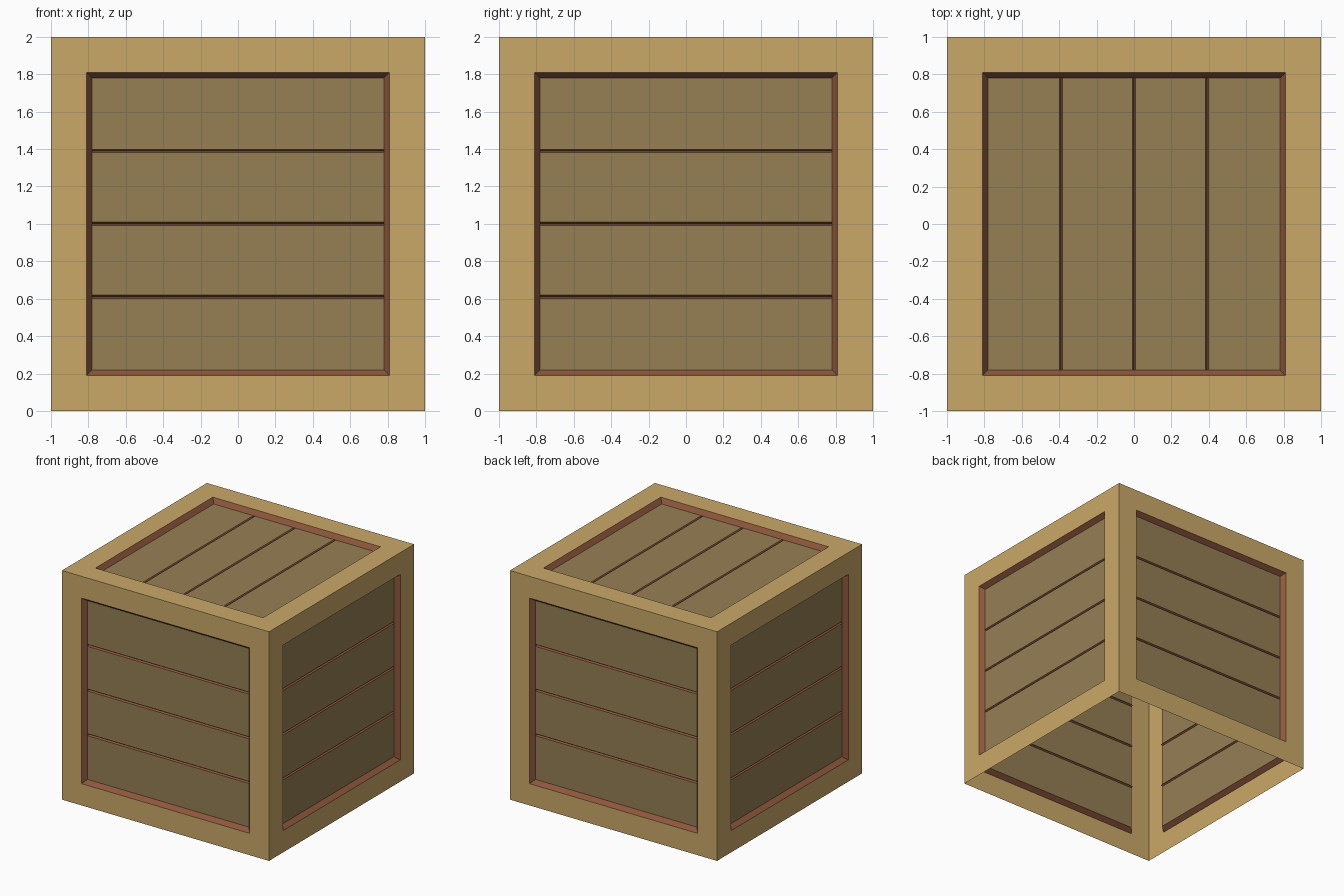
import bpy
import bmesh
from math import radians
from mathutils import Matrix

cube = bpy.data.objects.get("Cube")
if cube:
    bpy.data.objects.remove(cube, do_unlink=True)


def linear(c):
    c /= 255
    return c / 12.92 if c <= 0.04045 else ((c + 0.055) / 1.055) ** 2.4


def material(name, *rgb):
    mat = bpy.data.materials.new(name)
    mat.use_nodes = True
    color = [linear(c) for c in rgb] + [1]
    mat.diffuse_color = color
    mat.node_tree.nodes["Principled BSDF"].inputs["Base Color"].default_value = color
    return mat


FRAME = material("light wood", 203, 169, 104)
PLANK = material("dull wood", 150, 127, 84)
TRIM = material("red brown wood", 142, 87, 59)

OUTER, RIM, INNER = 1.0, 0.81, 0.78   # half sizes of frame, opening and panel
FLOOR = OUTER - 0.04                  # recessed panel level
GROOVE, DEPTH = 0.009, 0.014          # groove half width and depth
BOARDS = 4


def part(name, faces, mat, matrix):
    """Turn a list of point loops into one flat shaded object."""
    bm = bmesh.new()
    for loop in faces:
        bm.faces.new([bm.verts.new(p) for p in loop])
    bmesh.ops.remove_doubles(bm, verts=bm.verts, dist=0.0001)
    bm.transform(matrix)
    mesh = bpy.data.meshes.new(name)
    bm.to_mesh(mesh)
    bm.free()
    mesh.materials.append(mat)
    bpy.context.collection.objects.link(bpy.data.objects.new(name, mesh))


def square(r, z):
    return [(-r, -r, z), (r, -r, z), (r, r, z), (-r, r, z)]


def ring(a, b):
    """Four quads joining an outer square to an inner one."""
    return [(a[i], a[(i + 1) % 4], b[(i + 1) % 4], b[i]) for i in range(4)]


def strip(y0, z0, y1, z1):
    return [(-INNER, y0, z0), (INNER, y0, z0), (INNER, y1, z1), (-INNER, y1, z1)]


def side(name, matrix):
    # Border and sloped lip of the recess
    part(name + "_frame", ring(square(OUTER, OUTER), square(RIM, OUTER)), FRAME, matrix)
    part(name + "_trim", ring(square(RIM, OUTER), square(INNER, FLOOR)), TRIM, matrix)

    # Boards separated by V grooves
    boards, grooves = [], []
    step = 2 * INNER / BOARDS
    for i in range(BOARDS):
        low = -INNER + i * step
        start = low + (GROOVE if i else 0)
        end = low + step - (GROOVE if i < BOARDS - 1 else 0)
        boards.append(strip(start, FLOOR, end, FLOOR))
        if i:
            a, b, deep = low - GROOVE, low + GROOVE, FLOOR - DEPTH
            grooves += [strip(a, FLOOR, low, deep), strip(low, deep, b, FLOOR)]
            for x, s in ((-INNER, 1), (INNER, -1)):
                tip = [(x, a, FLOOR), (x, low, deep), (x, b, FLOOR)]
                grooves.append(tip[::s])
    part(name + "_boards", boards, PLANK, matrix)
    part(name + "_grooves", grooves, TRIM, matrix)


# Four walls and a lid; the underside is open
lift = Matrix.Translation((0, 0, 1))
for k, name in enumerate(("front", "left", "back", "right")):
    side(name, lift @ Matrix.Rotation(radians(90 * k), 4, "Z") @ Matrix.Rotation(radians(90), 4, "X"))
side("lid", lift @ Matrix.Rotation(radians(90), 4, "Z"))
